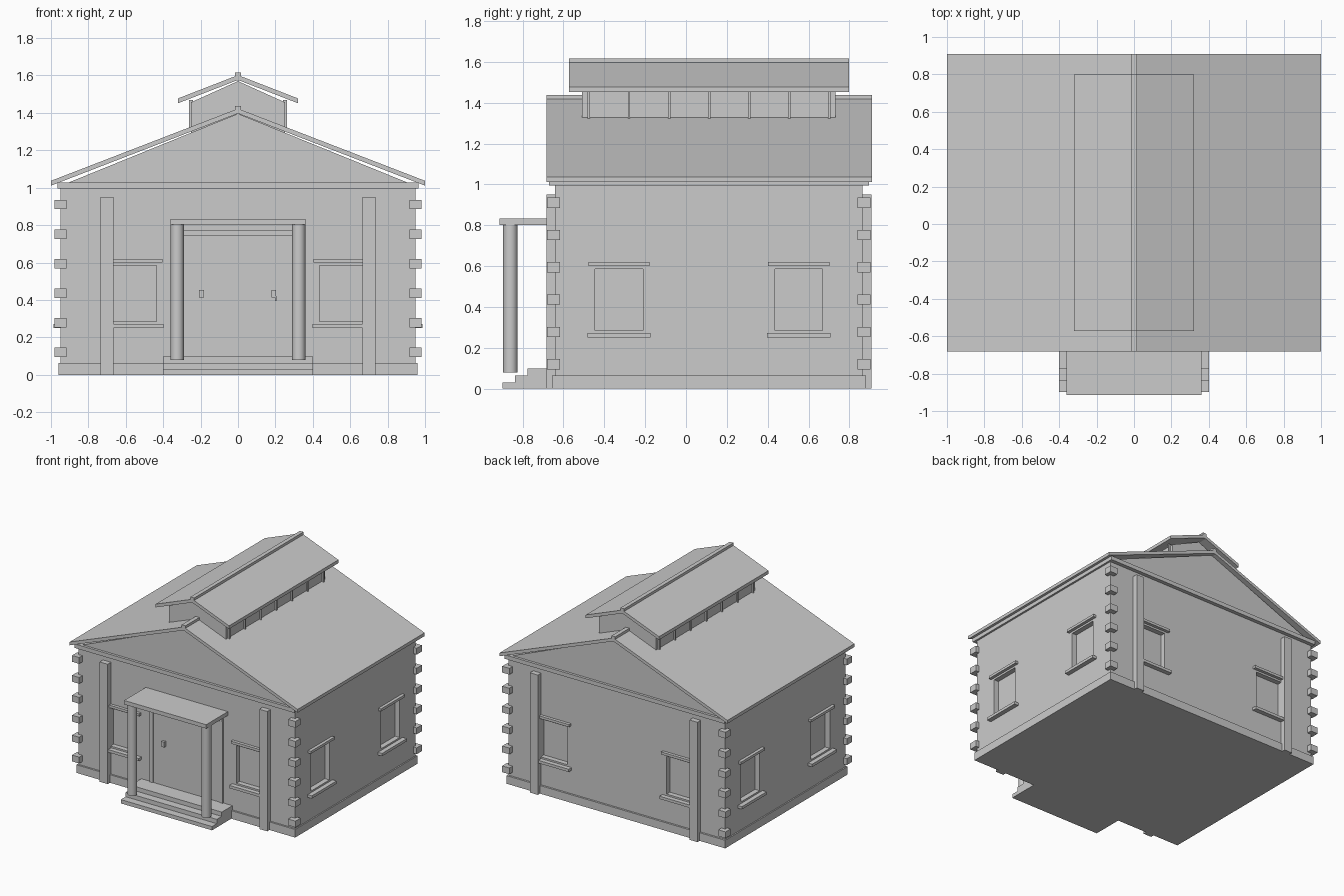
import bpy, bmesh, math

if "Cube" in bpy.data.objects:
    bpy.data.objects.remove(bpy.data.objects["Cube"], do_unlink=True)

# Single stone colour
stone = bpy.data.materials.new("pale_grey")
stone.use_nodes = True
GREY = (0.6, 0.6, 0.6, 1)
stone.diffuse_color = GREY
stone.node_tree.nodes["Principled BSDF"].inputs["Base Color"].default_value = GREY

MID = 0.112          # centre of the building along y
HALF_X, HALF_Y = 0.95, 0.753


def finish(name, bm):
    bmesh.ops.recalc_face_normals(bm, faces=bm.faces)
    mesh = bpy.data.meshes.new(name)
    bm.to_mesh(mesh)
    bm.free()
    mesh.materials.append(stone)
    obj = bpy.data.objects.new(name, mesh)
    bpy.context.collection.objects.link(obj)
    return obj


def boxes(name, spans):
    """One object made of boxes, each given as (x0, x1), (y0, y1), (z0, z1)."""
    bm = bmesh.new()
    for span in spans:
        verts = bmesh.ops.create_cube(bm, size=1)["verts"]
        for v in verts:
            for i in range(3):
                low, high = sorted(span[i])
                v.co[i] = (low + high) / 2 + v.co[i] * (high - low)
    return finish(name, bm)


def prism(name, outline, axis, start, end):
    """Extrude an outline along x or y; outline pairs are the other axis and z."""
    bm = bmesh.new()
    place = (lambda a, z: (a, start, z)) if axis == "y" else (lambda a, z: (start, a, z))
    face = bm.faces.new([bm.verts.new(place(a, z)) for a, z in outline])
    ext = bmesh.ops.extrude_face_region(bm, geom=[face])["geom"]
    for v in ext:
        if isinstance(v, bmesh.types.BMVert):
            v.co["xyz".index(axis)] = end
    return finish(name, bm)


def pitched_roof(name, half, eave, apex, y0, y1, thick=0.026):
    """Two thin sloping slabs with a ridge cap."""
    prism(name, [(-half, eave), (0, apex), (half, eave), (half, eave - thick),
                 (0, apex - thick), (-half, eave - thick)], "y", y0, y1)
    boxes(name + "_ridge_cap", [((-0.016, 0.016), (y0, y1), (apex - 0.03, apex + 0.014))])


def wall_span(side, sign, u, depth, z):
    """Box on a wall: u runs along the wall, depth is measured outward from it."""
    if side == "x":
        return (tuple(sign * (HALF_X + d) for d in depth), u, z)
    return (u, tuple(MID + sign * (HALF_Y + d) for d in depth), z)


# Walls, with window recesses cut in
walls = boxes("walls", [((-HALF_X, HALF_X), (MID - HALF_Y, MID + HALF_Y), (0.03, 1.0))])
window_spots = [(side, sign, centre) for side, centres in
                (("x", (-0.328, 0.552)), ("y", (-0.553, 0.553)))
                for sign in (-1, 1) for centre in centres]
cutter = boxes("window_cutter", [
    wall_span(s, g, (c - 0.117, c + 0.117), (-0.04, 0.05), (0.285, 0.585))
    for s, g, c in window_spots])
cut = walls.modifiers.new("recesses", "BOOLEAN")
cut.operation, cut.solver, cut.object = "DIFFERENCE", "EXACT", cutter
bpy.context.view_layer.objects.active = walls
bpy.ops.object.modifier_apply(modifier=cut.name)
bpy.data.objects.remove(cutter, do_unlink=True)

# Window lintels and sills
boxes("window_lintels", [wall_span(s, g, (c - 0.15, c + 0.15), (-0.01, 0.024), (0.6, 0.62))
                         for s, g, c in window_spots])
boxes("window_sills", [wall_span(s, g, (c - 0.155, c + 0.155), (-0.01, 0.036), (0.25, 0.272))
                       for s, g, c in window_spots])

# Plinth, cornice, pilasters and corner blocks
boxes("plinth", [((-0.96, 0.96), (-0.655, 0.88), (0, 0.064))])
boxes("cornice", [((-0.965, 0.965), (-0.67, 0.895), (0.995, 1.027))])
boxes("pilasters", [wall_span("y", g, (x - 0.035, x + 0.035), (-0.01, 0.042), (0, 0.95))
                    for g in (-1, 1) for x in (-0.7, 0.7)])
boxes("corner_blocks", [
    ((sx * 0.917, sx * 0.98), (MID + sy * 0.728, MID + sy * 0.792),
     (0.095 + i * 0.158, 0.145 + i * 0.158))
    for sx in (-1, 1) for sy in (-1, 1) for i in range(6)])

# Main roof and gable
prism("gable", [(-0.91, 1.026), (0.91, 1.026), (0, 1.396)], "y", -0.65, 0.875)
pitched_roof("main_roof", 1.0, 1.037, 1.423, -0.682, 0.91)

# Raised roof lantern with side posts
boxes("lantern_body", [((-0.25, 0.25), (-0.508, 0.732), (1.25, 1.457))])
prism("lantern_gable", [(-0.25, 1.457), (0.25, 1.457), (0, 1.57)], "y", -0.508, 0.732)
boxes("lantern_posts", [
    ((sx * 0.24, sx * 0.262), (y - 0.006, y + 0.006), (1.31, 1.47))
    for sx in (-1, 1) for y in [-0.475 + i * 0.196 for i in range(7)]])
pitched_roof("lantern_roof", 0.322, 1.477, 1.602, -0.573, 0.798)

# Porch: stepped stair, round columns and flat canopy
prism("porch_steps", [(-0.64, 0), (-0.897, 0), (-0.897, 0.03), (-0.837, 0.03), (-0.837, 0.064),
                      (-0.775, 0.064), (-0.775, 0.098), (-0.64, 0.098)], "x", -0.4, 0.4)
boxes("porch_canopy", [((-0.36, 0.36), (-0.913, -0.63), (0.802, 0.833))])
for name, x in (("right_column", -0.325), ("left_column", 0.325)):
    bpy.ops.mesh.primitive_cylinder_add(vertices=32, radius=0.035, depth=0.725,
                                        location=(x, -0.86, 0.4425))
    column = bpy.context.object
    column.name = name
    column.data.materials.append(stone)
    bpy.ops.object.shade_smooth_by_angle(angle=math.radians(40))

# Door surround, door leaf and handles
boxes("door_frame", [((-0.32, -0.292), (-0.65, -0.63), (0.09, 0.77)),
                     ((0.292, 0.32), (-0.65, -0.63), (0.09, 0.77)),
                     ((-0.32, 0.32), (-0.655, -0.63), (0.745, 0.77))])
boxes("door_leaf", [((-0.29, 0.29), (-0.644, -0.63), (0.098, 0.735))])
boxes("door_handles", [((-0.208, -0.182), (-0.665, -0.64), (0.412, 0.454)),
                       ((0.178, 0.204), (-0.665, -0.64), (0.412, 0.454)),
                       ((0.199, 0.206), (-0.66, -0.64), (0.395, 0.42))])
